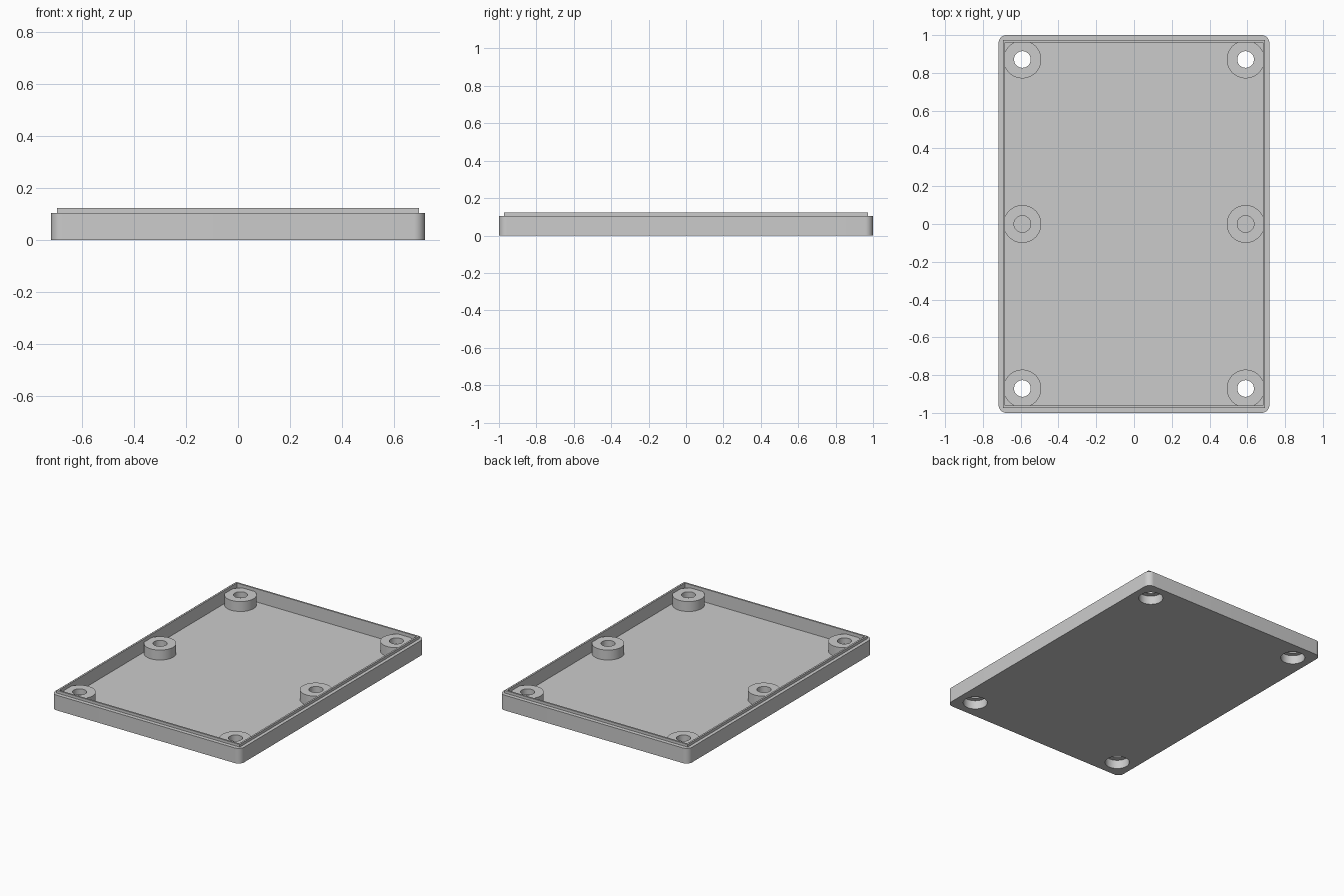
import bpy
import bmesh
import math

if "Cube" in bpy.data.objects:
    bpy.data.objects.remove(bpy.data.objects["Cube"])

W, L = 0.717, 1.0            # half width and half length
WALL_TOP, LIP_TOP = 0.104, 0.122
FLOOR, BOSS_TOP = 0.032, 0.10
BOSS_X, BOSS_Y = 0.591, 0.871

grey = bpy.data.materials.new("grey_plastic")
grey.diffuse_color = (0.6, 0.6, 0.6, 1)
grey.use_nodes = True
grey.node_tree.nodes["Principled BSDF"].inputs["Base Color"].default_value = grey.diffuse_color


def finish(name, bm):
    bmesh.ops.recalc_face_normals(bm, faces=bm.faces)
    mesh = bpy.data.meshes.new(name)
    bm.to_mesh(mesh)
    bm.free()
    mesh.materials.append(grey)
    obj = bpy.data.objects.new(name, mesh)
    bpy.context.collection.objects.link(obj)
    return obj


def block(name, hx, hy, z0, z1, radius=0.0):
    """Box with optional rounded upright edges."""
    bm = bmesh.new()
    bmesh.ops.create_cube(bm, size=1)
    for v in bm.verts:
        v.co = (v.co.x * 2 * hx, v.co.y * 2 * hy, z0 if v.co.z < 0 else z1)
    if radius:
        upright = [e for e in bm.edges
                   if abs(e.verts[0].co.z - e.verts[1].co.z) > 0.01]
        bmesh.ops.bevel(bm, geom=upright, offset=radius, segments=10,
                        profile=0.5, affect='EDGES')
    return finish(name, bm)


def post(name, x, y, r, z0, z1):
    """Upright cylinder."""
    bm = bmesh.new()
    bmesh.ops.create_cone(bm, cap_ends=True, segments=64,
                          radius1=r, radius2=r, depth=z1 - z0)
    bmesh.ops.translate(bm, verts=bm.verts, vec=(x, y, (z0 + z1) / 2))
    return finish(name, bm)


def combine(target, tool, operation):
    mod = target.modifiers.new(operation.lower(), 'BOOLEAN')
    mod.operation = operation
    mod.solver = 'EXACT'
    mod.object = tool
    bpy.context.view_layer.objects.active = target
    bpy.ops.object.modifier_apply(modifier=mod.name)
    bpy.data.objects.remove(tool, do_unlink=True)


# Tray with rounded corners and a thin square lip on top
tray = block("enclosure_tray", W, L, 0, WALL_TOP, 0.042)
combine(tray, block("lip", 0.694, 0.973, 0.06, LIP_TOP), 'UNION')
combine(tray, block("cavity", 0.682, 0.961, FLOOR, 0.3), 'DIFFERENCE')

# Six screw bosses along the long sides
spots = [(sx * BOSS_X, sy * BOSS_Y, sy) for sx in (-1, 1) for sy in (-1, 0, 1)]
for x, y, _ in spots:
    combine(tray, post("boss", x, y, 0.1, 0.015, BOSS_TOP), 'UNION')

# Corner bosses are drilled through and counterbored; middle ones are blind
for x, y, corner in spots:
    if corner:
        combine(tray, post("through_hole", x, y, 0.044, -0.1, 0.3), 'DIFFERENCE')
        combine(tray, post("counterbore", x, y, 0.077, -0.1, 0.06), 'DIFFERENCE')
    else:
        combine(tray, post("blind_hole", x, y, 0.044, 0.035, 0.3), 'DIFFERENCE')

# One colour, smooth round walls with sharp edges
for p in tray.data.polygons:
    p.material_index = 0
bpy.ops.object.select_all(action='DESELECT')
tray.select_set(True)
bpy.context.view_layer.objects.active = tray
bpy.ops.object.shade_smooth_by_angle(angle=math.radians(30))
